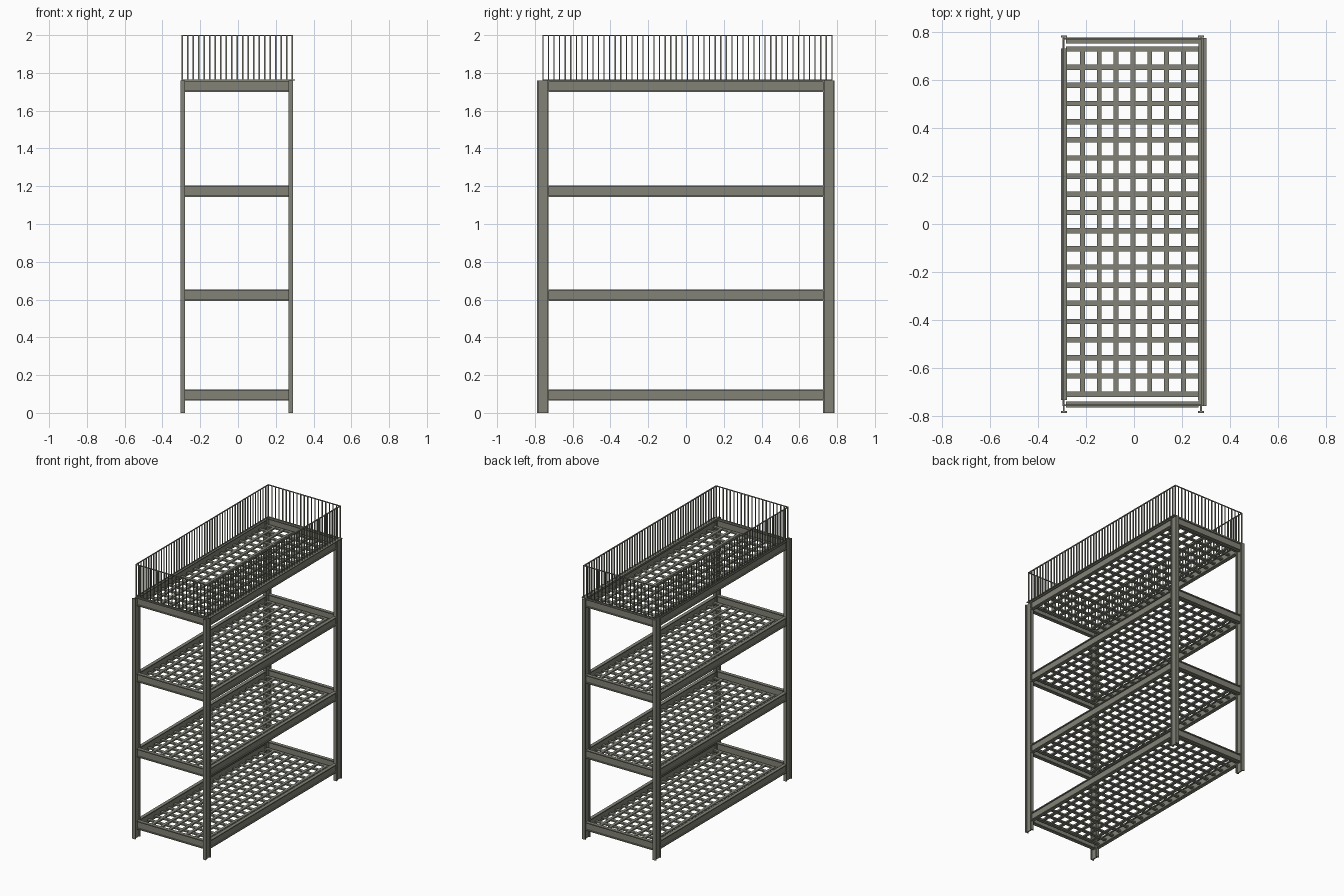
import bpy, bmesh
from mathutils import Vector, Matrix

if "Cube" in bpy.data.objects:
    bpy.data.objects.remove(bpy.data.objects["Cube"])

paint = bpy.data.materials.new("olive grey steel")
paint.diffuse_color = (0.225, 0.225, 0.185, 1)
paint.use_nodes = True
paint.node_tree.nodes["Principled BSDF"].inputs["Base Color"].default_value = paint.diffuse_color


def finish(name, bm):
    mesh = bpy.data.meshes.new(name)
    bmesh.ops.recalc_face_normals(bm, faces=bm.faces)
    bm.to_mesh(mesh)
    bm.free()
    mesh.materials.append(paint)
    ob = bpy.data.objects.new(name, mesh)
    bpy.context.collection.objects.link(ob)
    return ob


def box(bm, x0, x1, y0, y1, z0, z1):
    m = Matrix.Translation(((x0 + x1) / 2, (y0 + y1) / 2, (z0 + z1) / 2)) @ \
        Matrix.Diagonal((x1 - x0, y1 - y0, z1 - z0, 1))
    bmesh.ops.create_cube(bm, size=1, matrix=m)


def i_beam(name, start, end, depth_dir, depth=0.06, width=0.025, flange=0.007, web=0.008):
    """Extruded I section; depth_dir is the direction from flange to flange."""
    a, b, d = Vector(start), Vector(end), Vector(depth_dir)
    w = (b - a).normalized().cross(d)
    h, f, t, k = depth / 2, width / 2, web / 2, depth / 2 - flange
    half = [(f, h), (f, k), (t, k), (t, -k), (f, -k), (f, -h)]
    outline = half + [(-u, v) for u, v in reversed(half)]
    bm = bmesh.new()
    face = bm.faces.new([bm.verts.new(a + w * u + d * v) for u, v in outline])
    ext = bmesh.ops.extrude_face_region(bm, geom=[face], use_keep_orig=True)
    bmesh.ops.translate(bm, vec=b - a,
                        verts=[v for v in ext["geom"] if isinstance(v, bmesh.types.BMVert)])
    return finish(name, bm)


XL, XR = -0.293, 0.279       # post and side beam centres
YF, YB = -0.758, 0.756       # post centres
TOP = 1.76

# Corner posts
for side, x in (("left", XL), ("right", XR)):
    for end, y in (("front", YF), ("back", YB)):
        i_beam(f"{end}_{side}_post", (x, y, 0), (x, y, TOP), (0, 1, 0))

# Shelves: beam frame and open grid
for n, z in enumerate((0.065, 0.593, 1.143, 1.70), 1):
    zc = z + 0.03
    for side, x in (("left", XL), ("right", XR)):
        i_beam(f"shelf_{n}_{side}_beam", (x, -0.73, zc), (x, 0.726, zc), (0, 0, 1))
    for end, y in (("front", -0.752), ("back", 0.766)):
        i_beam(f"shelf_{n}_{end}_beam", (-0.284, y, zc), (0.27, y, zc), (0, 0, 1))
    bm = bmesh.new()
    gz = z + 0.015
    for i in range(20):
        y = -0.71 + i * 1.44 / 19
        box(bm, -0.283, 0.27, y - 0.011, y + 0.011, gz, gz + 0.01)
    for i in range(7):
        x = -0.215 + i * 0.0702
        box(bm, x - 0.01, x + 0.01, -0.715, 0.735, gz + 0.001, gz + 0.012)
    finish(f"shelf_{n}_grid", bm)

# Guard fence on the top shelf: thin bars between two rails
FZ = 2.0
R = 0.003


def fence(name, along_x, lo, hi, at, count, half=R, foot=R):
    bm = bmesh.new()

    def piece(a, b, h, z0, z1):
        if along_x:
            box(bm, a, b, at - h, at + h, z0, z1)
        else:
            box(bm, at - h, at + h, a, b, z0, z1)
    for i in range(count):
        c = lo + R + (hi - lo - 2 * R) * i / (count - 1)
        piece(c - R, c + R, half, TOP, FZ - 0.002)
    piece(lo, hi, half, FZ - 0.006, FZ)
    piece(lo, hi, foot, TOP, TOP + 0.006)
    finish(name, bm)


fence("front_fence", True, -0.298, 0.29, -0.757, 21)
fence("back_fence", True, -0.298, 0.29, 0.772, 21)
fence("left_fence", False, -0.76, 0.775, -0.296, 53)
fence("right_fence", False, -0.76, 0.775, 0.286, 53, half=0.004, foot=0.016)
